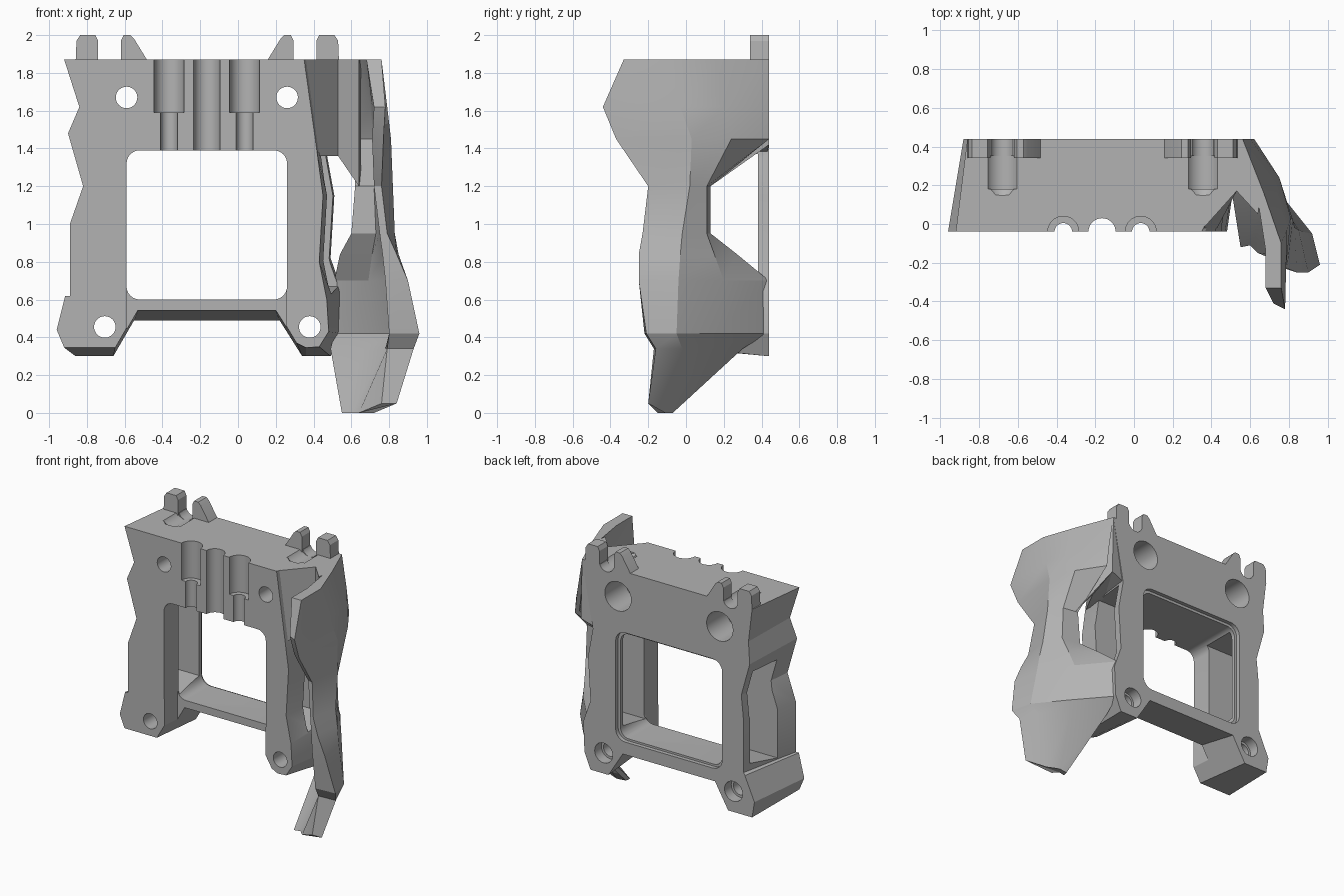
import bpy, bmesh, math
from mathutils import Matrix, Vector

cube = bpy.data.objects.get("Cube")
if cube:
    bpy.data.objects.remove(cube, do_unlink=True)

grey = bpy.data.materials.new("plain_grey")
grey.use_nodes = True
tone = (0.45, 0.45, 0.45, 1)
grey.diffuse_color = tone
grey.node_tree.nodes["Principled BSDF"].inputs["Base Color"].default_value = tone

FRONT, BACK, TOP = -0.04, 0.44, 1.87


def finish(name, bm):
    bmesh.ops.recalc_face_normals(bm, faces=bm.faces)
    mesh = bpy.data.meshes.new(name)
    bm.to_mesh(mesh)
    bm.free()
    mesh.materials.append(grey)
    obj = bpy.data.objects.new(name, mesh)
    bpy.context.collection.objects.link(obj)
    return obj


def loft(name, rings):
    """Skin closed rings of 3D points and cap both ends."""
    bm = bmesh.new()
    rows = [[bm.verts.new(p) for p in ring] for ring in rings]
    n = len(rows[0])
    for a, b in zip(rows, rows[1:]):
        for i in range(n):
            j = (i + 1) % n
            bm.faces.new((a[i], a[j], b[j], b[i]))
    caps = [bm.faces.new(rows[0]), bm.faces.new(rows[-1])]
    bm.normal_update()
    bmesh.ops.triangulate(bm, faces=caps, ngon_method='EAR_CLIP')
    return finish(name, bm)


def plate(name, outline, y0, y1):
    """Extrude an x-z outline along y."""
    return loft(name, [[(x, y, z) for x, z in outline] for y in (y0, y1)])


def box(name, low, high):
    (x0, y0, z0), (x1, y1, z1) = low, high
    return plate(name, [(x0, z0), (x1, z0), (x1, z1), (x0, z1)], y0, y1)


def rod(name, start, end, r, r_end=None):
    start, end = Vector(start), Vector(end)
    axis = end - start
    bm = bmesh.new()
    turn = axis.to_track_quat('Z', 'Y').to_matrix().to_4x4()
    bmesh.ops.create_cone(bm, cap_ends=True, segments=32, radius1=r, radius2=r_end or r,
                          depth=axis.length,
                          matrix=Matrix.Translation((start + end) / 2) @ turn)
    return finish(name, bm)


def rounded(x0, x1, z0, z1, r):
    pts = []
    corners = [(x1 - r, z1 - r), (x0 + r, z1 - r), (x0 + r, z0 + r), (x1 - r, z0 + r)]
    for k, (cx, cz) in enumerate(corners):
        for s in range(7):
            a = math.pi / 2 * (k + s / 6)
            pts.append((cx + r * math.cos(a), cz + r * math.sin(a)))
    return pts


def cut(obj, cutter):
    cutter.hide_render = True
    mod = obj.modifiers.new("cut", 'BOOLEAN')
    mod.operation, mod.solver, mod.object = 'DIFFERENCE', 'EXACT', cutter
    bpy.context.view_layer.objects.active = obj
    bpy.ops.object.modifier_apply(modifier=mod.name)
    bpy.data.objects.remove(cutter, do_unlink=True)


# Frame: front outline tapering into the back outline (front x, z, back x, z)
outline = [
    (-.92, TOP, -.86, TOP), (-.84, 1.62, -.83, 1.62), (-.9, 1.48, -.84, 1.45),
    (-.82, 1.2, -.77, 1.2), (-.89, 1, -.79, 1), (-.89, .62, -.79, .62),
    (-.915, .62, -.8, .6), (-.96, .44, -.88, .42), (-.92, .345, -.86, .3),
    (-.65, .345, -.66, .3), (-.52, .57, -.55, .49), (.19, .57, .22, .49),
    (.31, .37, .34, .3), (.36, .345, .36, .3), (.43, .35, .49, .3), (.48, .43, .54, .42),
    (.47, .6, .55, .65), (.43, .8, .49, .82), (.45, 1.15, .51, 1.15),
    (.42, 1.37, .47, 1.37), (.35, TOP, .56, TOP)]
frame = loft("frame", [[(p[0], FRONT, p[1]) for p in outline],
                       [(p[2], BACK, p[3]) for p in outline]])

# Central window with a shallow lip at the back
cut(frame, plate("window", rounded(-.59, .26, .6, 1.39, .07), -.2, .6))
cut(frame, plate("window_lip", rounded(-.61, .28, .585, 1.41, .08), .41, .6))
cut(frame, box("bar_front", (-.588, -.2, .2), (.258, .12, .7)))

# Sideways opening between the front posts and the back plate
side = [(.13, .63), (.38, .67), (.38, 1.37), (.13, 1.37)]
cut(frame, loft("side_opening", [[(x, y, z) for y, z in side] for x in (-1.2, .8)]))

# Half-round channels down the front
for x in (-.365, .035):
    cut(frame, rod("wide_channel", (x, FRONT, 1.59), (x, FRONT, 2), .08))
    cut(frame, rod("narrow_channel", (x, FRONT, 1.3), (x, FRONT, 1.7), .045))
cut(frame, rod("middle_channel", (-.165, FRONT, 1.3), (-.165, FRONT, 2), .07))

# Bolt holes with counterbores
for x, z, r, wide, deep in ((-.59, 1.67, .057, .11, .2), (.26, 1.67, .057, .11, .2),
                            (-.705, .455, .057, .075, .36), (.38, .455, .057, .075, .36)):
    cut(frame, rod("bolt_hole", (x, -.3, z), (x, .7, z), r))
    cut(frame, rod("counterbore", (x, deep, z), (x, .7, z), wide))

# Top hooks: a straight outer prong and a sloped inner prong beside each slot
for word, cx, s in (("right", -.68, 1), ("left", .355, -1)):
    cut(frame, rod("scoop_flare", (cx, .15, 1.92), (cx, .2, 1.92), .06, .09))
    cut(frame, rod("screw_scoop", (cx, .18, 1.92), (cx, .35, 1.92), .09))
    cut(frame, rod("hook_slot", (cx, .3, 1.89), (cx, .6, 1.89), .06))
    outer = [(-.18, 1.85), (-.06, 1.85), (-.06, 1.97), (-.075, 2), (-.155, 2), (-.175, 1.97)]
    inner = [(.06, 1.85), (.21, 1.85), (.13, 1.98), (.11, 2), (.075, 2), (.06, 1.97)]
    for kind, prong in (("outer", outer), ("inner", inner)):
        plate(f"{word}_{kind}_hook", [(cx + s * x, z) for x, z in prong], .34, BACK)

# Shoulder joining the frame to the side fairing
under = [(.46, .43, 1.38), (.57, BACK, 1.42), (.65, .13, 1.2), (.64, .07, 1.2),
         (.53, .17, 1.36), (.43, -.02, 1.36), (.42, .17, 1.37)]
over = [(.54, .43), (.56, BACK), (.65, .13), (.64, .05), (.53, .17), (.36, -.02), (.43, .17)]
loft("fairing_shoulder", [under, [(x, y, TOP) for x, y in over]])

# Side fairing: height, then back edge, two outer points, front edge, inner rim
levels = [
    (TOP, (.56, BACK), (.67, .16), (.76, -.1), (.76, -.33), (.68, -.33)),
    (1.62, (.6, BACK), (.73, .2), (.79, -.03), (.78, -.44), (.72, -.41)),
    (1.45, (.62, BACK), (.75, .24), (.81, .03), (.77, -.37), (.71, -.34)),
    (1.2, (.63, .13), (.75, .11), (.82, .02), (.76, -.2), (.72, -.19)),
    (.95, (.61, .13), (.76, .11), (.83, -.02), (.79, -.23), (.75, -.21)),
    (.84, (.55, .27), (.74, .15), (.85, -.03), (.84, -.25), (.765, -.22)),
    (.7, (.52, BACK), (.72, .2), (.87, -.04), (.9, -.25), (.78, -.23)),
    (.42, (.52, .43), (.75, .16), (.92, -.05), (.96, -.21), (.8, -.22)),
    (.34, (.5, .3), (.7, .13), (.86, -.02), (.93, -.16), (.79, -.17)),
    (0, (.56, -.08), (.63, -.07), (.72, -.11), (.84, -.2), (.76, -.2))]
rings = []
for z, back, b, c, edge, rim in levels:
    ring = [back, b, c, edge, rim, (c[0] - .08, c[1] - .04),
            (b[0] - .03, b[1] - .04), (back[0] - .01, back[1] - .04)]
    rings.append([(x, y, z + (.05 if z == 0 and x > .75 else 0)) for x, y in ring])
loft("side_fairing", rings)

# Smooth the round parts, keep edges crisp
for obj in bpy.context.collection.objects:
    if obj.type == 'MESH' and obj.data.materials and obj.data.materials[0] == grey:
        bpy.ops.object.select_all(action='DESELECT')
        obj.select_set(True)
        bpy.context.view_layer.objects.active = obj
        bpy.ops.object.shade_smooth_by_angle(angle=math.radians(20))
